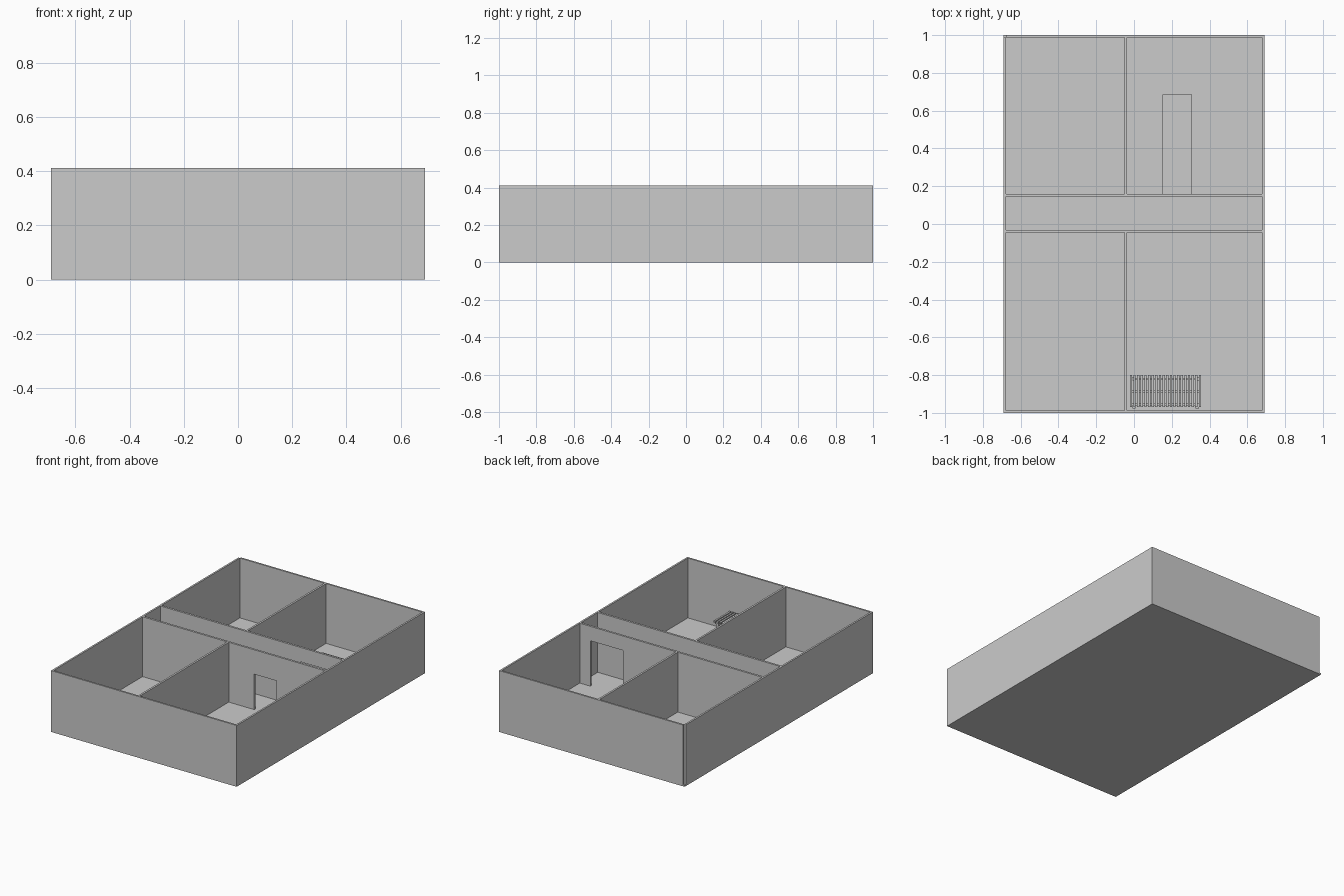
import bpy, bmesh

if "Cube" in bpy.data.objects:
    bpy.data.objects.remove(bpy.data.objects["Cube"])

W, D, H = 0.69, 1.0, 0.412   # half width, half depth, wall height
T, F = 0.012, 0.01           # wall thickness, floor thickness


def to_object(name, bm):
    bmesh.ops.recalc_face_normals(bm, faces=bm.faces)
    mesh = bpy.data.meshes.new(name)
    bm.to_mesh(mesh)
    bm.free()
    obj = bpy.data.objects.new(name, mesh)
    bpy.context.collection.objects.link(obj)
    return obj


def add_box(bm, x0, x1, y0, y1, z0, z1):
    verts = bmesh.ops.create_cube(bm, size=1)["verts"]
    for v in verts:
        v.co.x = x1 if v.co.x > 0 else x0
        v.co.y = y1 if v.co.y > 0 else y0
        v.co.z = z1 if v.co.z > 0 else z0


def box(name, *dims):
    bm = bmesh.new()
    add_box(bm, *dims)
    return to_object(name, bm)


def wall_with_door(name, y0, y1, dx0, dx1, dz):
    """Wall profile with a doorway, extruded through its thickness."""
    i = W - T
    pts = [(-i, F), (dx0, F), (dx0, dz), (dx1, dz), (dx1, F), (i, F), (i, H), (-i, H)]
    bm = bmesh.new()
    face = bm.faces.new([bm.verts.new((x, y0, z)) for x, z in pts])
    res = bmesh.ops.extrude_face_region(bm, geom=[face])
    for v in res["geom"]:
        if isinstance(v, bmesh.types.BMVert):
            v.co.y = y1
    return to_object(name, bm)


# floor slab
box("floor", -W, W, -D, D, 0, F)

# outer walls, with the small open notch at the back left corner
box("front_wall", -W, W, -D, -D + T, 0, H)
box("back_wall", -W + T, W, D - T, D, 0, H)
box("left_wall", -W, -W + T, -D + T, D - T, 0, H)
box("right_wall", W - T, W, -D + T, D - T, 0, H)

# corridor walls with doorways
wall_with_door("corridor_front_wall", -0.045, -0.031, 0.152, 0.317, 0.248)
wall_with_door("corridor_back_wall", 0.145, 0.159, 0.358, 0.60, 0.315)

# room partitions
box("front_partition", -0.05, -0.037, -D + T, -0.045, F, H)
box("back_partition", -0.05, -0.037, 0.159, D - T, F, H)

# long counter against the corridor wall
box("counter", 0.15, 0.308, 0.159, 0.685, F, 0.115)

# slatted bench: slats, long rails and legs
bm = bmesh.new()
count = 20
for k in range(count):
    x = -0.016 + k * 0.365 / (count - 1)
    add_box(bm, x - 0.006, x + 0.006, -0.968, -0.80, 0.138, 0.15)
to_object("bench_slats", bm)

bm = bmesh.new()
for y in (-0.955, -0.887, -0.82):
    add_box(bm, -0.02, 0.354, y - 0.006, y + 0.006, 0.124, 0.138)
to_object("bench_rails", bm)

bm = bmesh.new()
for x in (0.0, 0.334):
    for y in (-0.967, -0.82):
        add_box(bm, x - 0.009, x + 0.009, y - 0.009, y + 0.009, F, 0.138)
to_object("bench_legs", bm)
